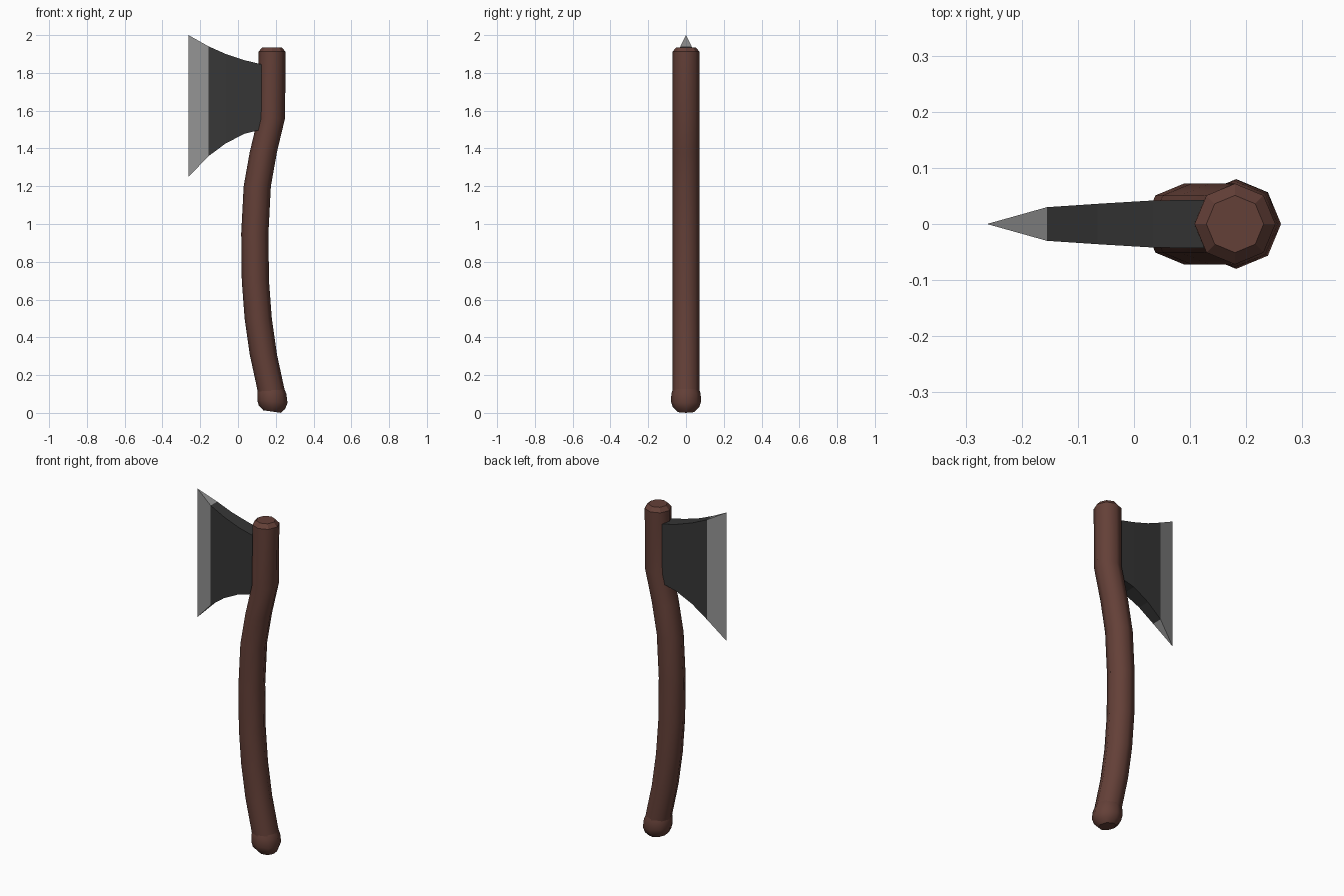
import bpy, bmesh, math

if "Cube" in bpy.data.objects:
    bpy.data.objects.remove(bpy.data.objects["Cube"])


def material(name, rgb):
    m = bpy.data.materials.new(name)
    m.diffuse_color = (*rgb, 1)
    m.use_nodes = True
    m.node_tree.nodes["Principled BSDF"].inputs["Base Color"].default_value = m.diffuse_color
    return m


WOOD = material("brown wood", (0.127, 0.051, 0.039))
IRON = material("dark iron", (0.037, 0.037, 0.037))
STEEL = material("bright steel", (0.29, 0.29, 0.29))


def finish(name, bm, mats):
    bmesh.ops.recalc_face_normals(bm, faces=bm.faces)
    mesh = bpy.data.meshes.new(name)
    bm.to_mesh(mesh)
    bm.free()
    for m in mats:
        mesh.materials.append(m)
    ob = bpy.data.objects.new(name, mesh)
    bpy.context.collection.objects.link(ob)
    return ob


def loft(name, rings, flat_from=99, sides=8):
    """Octagonal rings given as (x, z, radius, tilt), bridged and capped."""
    bm = bmesh.new()
    loops = []
    for cx, cz, r, tilt in rings:
        loop = []
        for i in range(sides):
            a = 2 * math.pi * i / sides
            dx = r * math.cos(a)
            loop.append(bm.verts.new((cx + dx, r * math.sin(a), cz + tilt * dx)))
        loops.append(loop)
    for k, (lo, hi) in enumerate(zip(loops, loops[1:])):
        for i in range(sides):
            j = (i + 1) % sides
            f = bm.faces.new((lo[i], lo[j], hi[j], hi[i]))
            f.smooth = k < flat_from
    bm.faces.new(loops[0][::-1])
    bm.faces.new(loops[-1])
    return finish(name, bm, [WOOD])


# Curved handle with a chamfered top
R = 0.072
path = [(0.18, 0.09), (0.173, 0.13), (0.134, 0.31), (0.107, 0.5), (0.092, 0.7),
        (0.089, 0.95), (0.102, 1.2), (0.134, 1.38), (0.177, 1.56), (0.18, 1.912)]
loft("handle", [(x, z, R, 0) for x, z in path] + [(0.18, 1.935, 0.051, 0)],
     flat_from=len(path) - 1)

# Rounded knob at the foot of the handle
loft("handle_knob", [(0.176, 0.135, 0.066, 0), (0.179, 0.105, 0.077, -0.05),
                     (0.182, 0.06, 0.08, -0.1), (0.18, 0.03, 0.07, -0.12),
                     (0.181, 0.007, 0.047, -0.14)])

# Axe head: sections (x, bottom z, top z, half thickness) from edge to socket
sections = [(-0.262, 1.25, 2.0, 0.0), (-0.155, 1.36, 1.94, 0.03),
            (-0.065, 1.427, 1.9, 0.036), (0.035, 1.478, 1.867, 0.042),
            (0.125, 1.5, 1.845, 0.043), (0.17, 1.505, 1.84, 0.043)]


def slab(name, secs, mat):
    bm = bmesh.new()
    loops = [[bm.verts.new(p) for p in
              ((x, -t, lo), (x, t, lo), (x, t, hi), (x, -t, hi))]
             for x, lo, hi, t in secs]
    for a, b in zip(loops, loops[1:]):
        for i in range(4):
            j = (i + 1) % 4
            bm.faces.new((a[i], a[j], b[j], b[i]))
    bm.faces.new(loops[0])
    bm.faces.new(loops[-1][::-1])
    # Merges the sharp edge into a single line
    bmesh.ops.remove_doubles(bm, verts=bm.verts, dist=1e-5)
    bmesh.ops.dissolve_degenerate(bm, edges=bm.edges, dist=1e-5)
    return finish(name, bm, [mat])


slab("axe_head", sections[1:], IRON)
slab("cutting_edge", sections[:2], STEEL)
